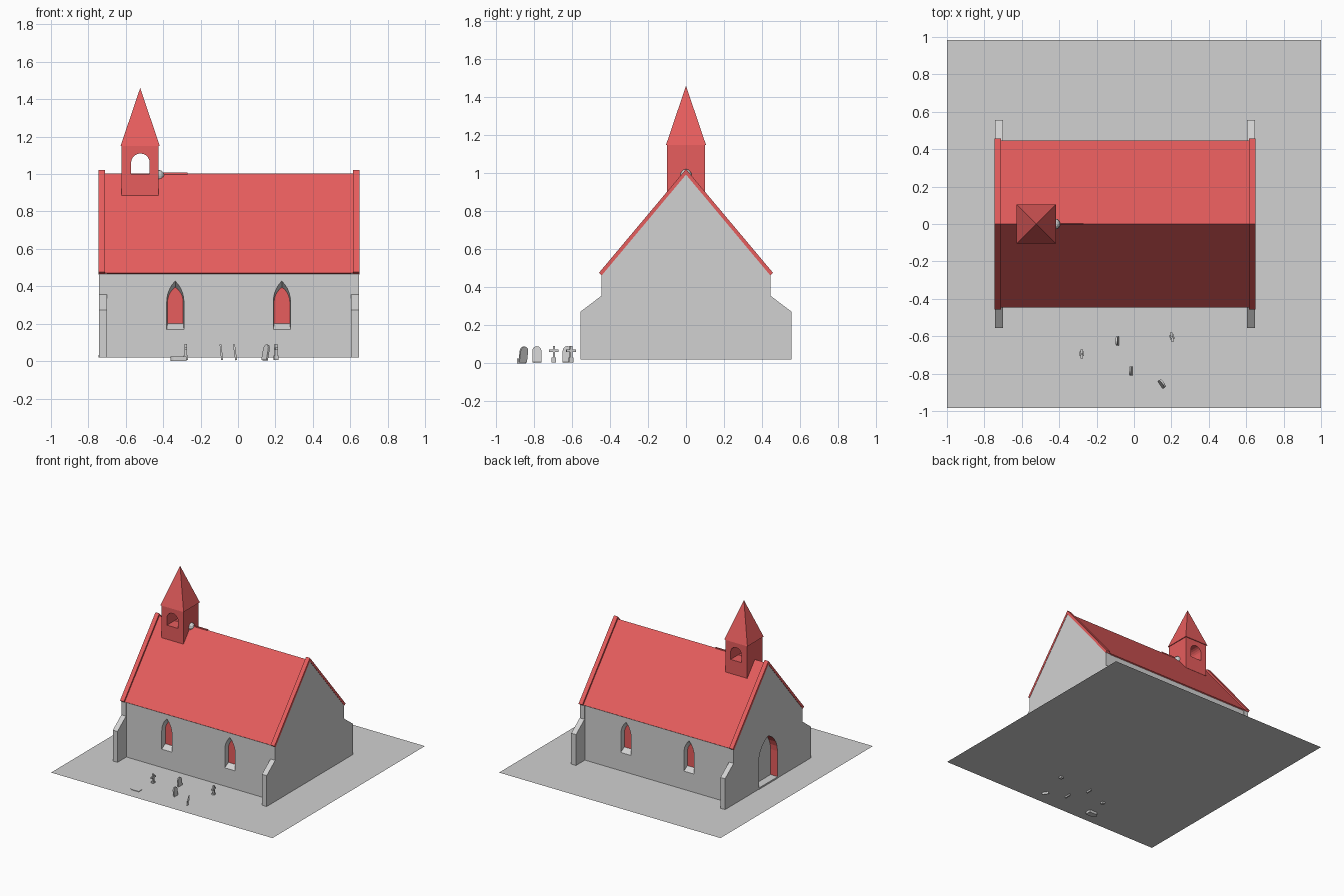
import bpy, bmesh, math
from mathutils import Matrix

if "Cube" in bpy.data.objects:
    bpy.data.objects.remove(bpy.data.objects["Cube"])


def material(name, rgb):
    m = bpy.data.materials.new(name)
    m.diffuse_color = (*rgb, 1)
    m.use_nodes = True
    m.node_tree.nodes["Principled BSDF"].inputs["Base Color"].default_value = m.diffuse_color
    return m


GREY = material("stone_grey", (0.64, 0.64, 0.64))
RED = material("roof_red", (0.8, 0.11, 0.11))


def loft(name, near, far, a, b, axis, mats, side=0, cap=0):
    """Prism between two 2D profiles at positions a and b along x, y or z."""
    def place(p, d):
        return {"x": (d, p[0], p[1]), "y": (p[0], d, p[1]), "z": (p[0], p[1], d)}[axis]
    bm = bmesh.new()
    v0 = [bm.verts.new(place(p, a)) for p in near]
    v1 = [bm.verts.new(place(p, b)) for p in far]
    for loop in (v0, v1):
        bm.faces.new(loop).material_index = cap
    n = len(v0)
    for i in range(n):
        j = (i + 1) % n
        bm.faces.new((v0[i], v0[j], v1[j], v1[i])).material_index = side
    bmesh.ops.recalc_face_normals(bm, faces=bm.faces)
    me = bpy.data.meshes.new(name)
    bm.to_mesh(me)
    bm.free()
    for m in mats:
        me.materials.append(m)
    ob = bpy.data.objects.new(name, me)
    bpy.context.collection.objects.link(ob)
    return ob


def prism(name, pts, a, b, axis, mats):
    return loft(name, pts, pts, a, b, axis, mats)


def rect(x0, x1, y0, y1):
    return [(x0, y0), (x1, y0), (x1, y1), (x0, y1)]


def arch(c, hw, z0, spring, top, pointed=True, n=5):
    """Arched outline, pointed (gothic) or round."""
    h = top - spring
    if pointed:
        r = (hw * hw + h * h) / (2 * hw)
        end = math.asin(min(1, h / r))
        right = [(hw - r + r * math.cos(end * i / n), r * math.sin(end * i / n))
                 for i in range(n)]
    else:
        right = [(hw * math.cos(math.pi / 2 * i / n), h * math.sin(math.pi / 2 * i / n))
                 for i in range(n)]
    half = [(hw, z0 - spring)] + right
    pts = half + [(0, h)] + [(-x, z) for x, z in reversed(half)]
    return [(c + x, spring + z) for x, z in pts]


def cut(ob, cutter):
    mod = ob.modifiers.new("cut", "BOOLEAN")
    mod.operation = "DIFFERENCE"
    mod.solver = "EXACT"
    mod.object = cutter
    bpy.context.view_layer.objects.active = ob
    bpy.ops.object.modifier_apply(modifier=mod.name)


# churchyard ground, a single sheet
bm = bmesh.new()
bm.faces.new([bm.verts.new((x, y, 0.02)) for x, y in rect(-1, 1, -0.983, 0.983)])
me = bpy.data.meshes.new("ground")
bm.to_mesh(me)
bm.free()
me.materials.append(GREY)
bpy.context.collection.objects.link(bpy.data.objects.new("ground", me))

# nave
nave = prism("nave", [(-0.44, 0.02), (0.44, 0.02), (0.44, 0.465), (0, 0.99), (-0.44, 0.465)],
             -0.70, 0.605, "x", [GREY, RED])

# gable walls with sloped buttresses
half = [(0.555, 0.02), (0.555, 0.272), (0.445, 0.355), (0.445, 0.466)]
profile = half + [(0, 0.995)] + [(-y, z) for y, z in reversed(half)]
west = prism("west_gable", profile, -0.742, -0.70, "x", [GREY, RED])
east = prism("east_gable", profile, 0.605, 0.648, "x", [GREY, RED])

# windows: splayed grey reveals, red panes
for s in (-1, 1):
    for x in (-0.335, 0.235):
        c = loft("window_cutter", arch(x, 0.048, 0.154, 0.32, 0.445),
                 arch(x, 0.042, 0.20, 0.315, 0.395), s * 0.46, s * 0.40,
                 "y", [GREY, RED], 0, 1)
        cut(nave, c)
        bpy.data.objects.remove(c)

# west doorway: red reveal, grey door
door = arch(0, 0.12, 0.03, 0.24, 0.41)
c = loft("door_cutter", door, door, -0.80, -0.68, "x", [GREY, RED], 1, 0)
cut(west, c)
cut(nave, c)
bpy.data.objects.remove(c)
prism("door_step", rect(-0.745, -0.68, -0.12, 0.12), 0.02, 0.032, "z", [GREY])

# roof and raised copings at both ends
prism("roof", [(-0.435, 0.462), (0, 0.98), (0.435, 0.462), (0.447, 0.47), (0, 1.002), (-0.447, 0.47)],
      -0.712, 0.618, "x", [RED])
for name, x0, x1 in (("west_coping", -0.745, -0.710), ("east_coping", 0.615, 0.650)):
    prism(name, [(-0.443, 0.463), (0, 0.993), (0.443, 0.463), (0.458, 0.476), (0, 1.022), (-0.458, 0.476)],
          x0, x1, "x", [RED])

# bell tower with open arch, and spire
tower = prism("bell_tower", rect(-0.622, -0.424, -0.099, 0.099), 0.885, 1.155, "z", [RED])
c = prism("bell_cutter", arch(-0.522, 0.05, 1.0, 1.06, 1.11, False), -0.2, 0.2, "y", [RED])
cut(tower, c)
bpy.data.objects.remove(c)
bpy.ops.mesh.primitive_cone_add(vertices=4, radius1=0.105 * math.sqrt(2), radius2=0, depth=0.31,
                                location=(-0.523, 0, 1.305))
spire = bpy.context.object
spire.name = "spire"
spire.data.transform(Matrix.Rotation(math.pi / 4, 4, "Z"))
spire.data.materials.append(RED)

# small ridge details
bpy.ops.mesh.primitive_uv_sphere_add(segments=12, ring_count=6, radius=0.03, location=(-0.424, 0, 0.992))
bpy.context.object.name = "ridge_knob"
bpy.context.object.data.materials.append(GREY)
prism("ridge_strip", rect(-0.42, -0.27, -0.003, 0.003), 0.995, 1.008, "z", [RED])


# headstones and crosses, turned to face the sides
def stand(ob, x, y, turn, lean):
    ob.location = (x, y, 0.005)
    ob.rotation_euler = (0, lean, turn)


stone = arch(0, 0.024, 0, 0.06, 0.085, False, 4)
for x, y, turn, lean in ((-0.085, -0.625, 0, -0.1), (-0.01, -0.785, 0, -0.14), (0.142, -0.86, 0.6, 0.2)):
    stand(prism("headstone", stone, -0.005, 0.005, "x", [GREY]), x, y, turn, lean)

h = [(0.006, 0), (0.006, 0.055), (0.025, 0.055), (0.025, 0.067), (0.006, 0.067), (0.006, 0.087)]
cross = h + [(-y, z) for y, z in reversed(h)]
for x, y, turn in ((-0.28, -0.695, 0), (0.203, -0.605, 0.15)):
    stand(prism("grave_cross", cross, -0.007, 0.007, "x", [GREY]), x, y, turn, 0)
    stand(prism("cross_base", rect(-0.012, 0.012, -0.012, 0.012), 0, 0.025, "z", [GREY]), x, y, turn, 0)

# fallen headstone lying in the grass
slab = [(-0.275 - z, -0.865 + y) for y, z in stone]
prism("fallen_stone", slab, 0.0, 0.024, "z", [GREY])
